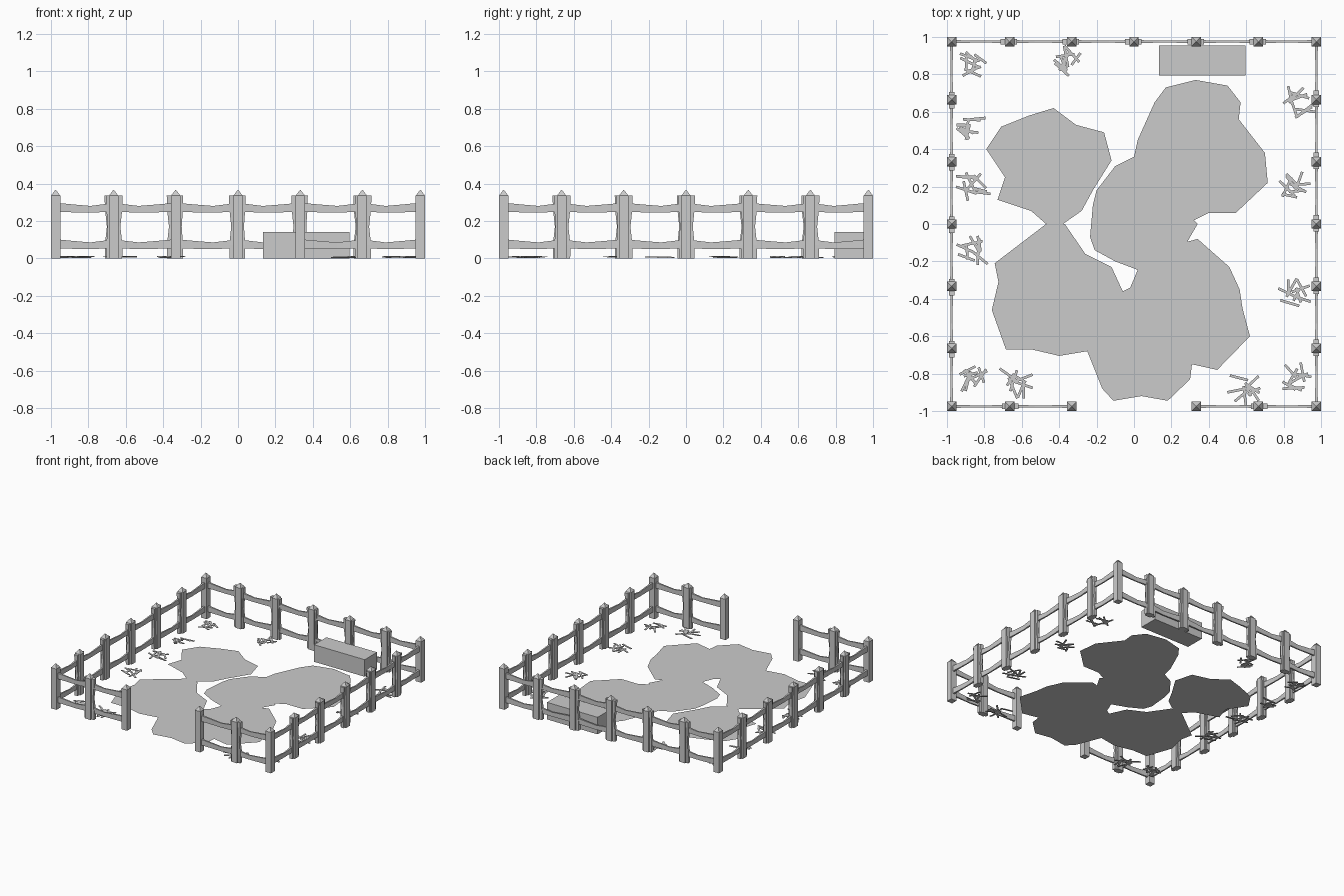
import bpy, bmesh, math, random
from mathutils import Vector, Matrix

if "Cube" in bpy.data.objects:
    bpy.data.objects.remove(bpy.data.objects["Cube"])

random.seed(4)
E = 0.975                                   # fence line distance from centre
STOPS = [-E, -0.665, -0.333, 0, 0.333, 0.665, E]


def finish(name, bm):
    bmesh.ops.recalc_face_normals(bm, faces=bm.faces)
    me = bpy.data.meshes.new(name)
    bm.to_mesh(me)
    bm.free()
    ob = bpy.data.objects.new(name, me)
    bpy.context.collection.objects.link(ob)
    return ob


def loft(bm, rings):
    """Skin a list of four-cornered rings and close both ends."""
    vs = [[bm.verts.new(p) for p in r] for r in rings]
    for a, b in zip(vs, vs[1:]):
        for i in range(4):
            j = (i + 1) % 4
            bm.faces.new((a[i], a[j], b[j], b[i]))
    bm.faces.new(vs[0])
    bm.faces.new(vs[-1])


def ring_z(m, hx, hy, z, dx=0.0):
    return [m @ Vector((dx + sx * hx, sy * hy, z))
            for sx, sy in ((-1, -1), (1, -1), (1, 1), (-1, 1))]


def post(name, m):
    # square post with pointed tip
    bm = bmesh.new()
    loft(bm, [ring_z(m, 0.025, 0.025, 0), ring_z(m, 0.025, 0.025, 0.335),
              ring_z(m, 0.002, 0.002, 0.365)])
    finish(name, bm)


def cleat(name, m):
    # slightly waisted plank set through the post
    bm = bmesh.new()
    loft(bm, [ring_z(m, 0.042, 0.013, 0, 0.004), ring_z(m, 0.043, 0.013, 0.07, 0.004),
              ring_z(m, 0.034, 0.010, 0.17, 0.002), ring_z(m, 0.043, 0.013, 0.27, 0.004),
              ring_z(m, 0.044, 0.015, 0.335, 0.004)])
    finish(name, bm)


def rail(name, m, a, b, z):
    # thin rough rail, sagging a little midway
    bm = bmesh.new()
    rings = []
    for t, dz, h, d in ((0, 0.003, 0.024, 0.009), (0.3, -0.003, 0.021, 0.006),
                        (0.6, -0.008, 0.018, 0.005), (1, 0.003, 0.023, 0.009)):
        x = a + (b - a) * t
        rings.append([m @ Vector((x, sy * d, z + dz + sz * h))
                      for sy, sz in ((-1, -1), (1, -1), (1, 1), (-1, 1))])
    loft(bm, rings)
    finish(name, bm)


# Fence: four sides, the front one with a gate gap
for k, side in enumerate(("front", "right", "back", "left")):
    rot = Matrix.Rotation(k * math.pi / 2, 4, 'Z') @ Matrix.Translation((0, -E, 0))
    for i, s in enumerate(STOPS):
        gap_post = side == "front" and i == 3
        gate_end = side == "front" and i in (2, 4)
        at = rot @ Matrix.Translation((s, 0, 0))
        if i < 6 and not gap_post:
            post(side + "_post", at)
        if 0 < i < 6 and not gap_post and not gate_end:
            cleat(side + "_post_plank", at)
        if i < 6 and not (side == "front" and i in (2, 3)):
            a, b = s, STOPS[i + 1]
            if i % 2:
                a, b = b, a
            rail(side + "_lower_rail", rot, a, b, 0.075)
            rail(side + "_upper_rail", rot, a, b, 0.270)

# Trough by the back fence
bm = bmesh.new()
bmesh.ops.create_cube(bm, size=1, matrix=Matrix.Translation((0.365, 0.875, 0.07))
                      @ Matrix.Diagonal((0.46, 0.16, 0.14, 1)))
finish("trough", bm)


# Flat mud patches
def patch(name, pts):
    bm = bmesh.new()
    f = bm.faces.new([bm.verts.new((x, y, 0.003)) for x, y in pts])
    f.normal_update()
    if f.normal.z < 0:
        f.normal_flip()
    bmesh.ops.triangulate(bm, faces=[f])
    me = bpy.data.meshes.new(name)
    bm.to_mesh(me)
    bm.free()
    bpy.context.collection.objects.link(bpy.data.objects.new(name, me))


patch("mud_left", [(-.79, .4), (-.71, .52), (-.56, .58), (-.43, .62), (-.31, .53), (-.16, .49),
                   (-.12, .34), (-.22, .18), (-.28, .07), (-.38, 0), (-.47, 0), (-.55, .07),
                   (-.73, .13), (-.69, .25)])
patch("mud_right", [(0, .36), (.02, .45), (.11, .65), (.17, .73), (.33, .77), (.5, .74),
                    (.57, .65), (.56, .56), (.7, .38), (.715, .22), (.545, .06), (.4, .06),
                    (.32, .02), (.34, 0), (.285, -.095), (.02, -.245), (-.1, -.2),
                    (-.21, -.14), (-.235, -.07), (-.22, .1), (-.2, .18), (-.1, .31)])
patch("mud_front", [(.02, -.245), (.285, -.095), (.34, -.08), (.51, -.23), (.565, -.35),
                    (.58, -.45), (.62, -.6), (.445, -.78), (.31, -.75), (.3, -.83),
                    (.18, -.945), (.04, -.92), (-.11, -.945), (-.17, -.88), (-.25, -.68),
                    (-.4, -.705), (-.55, -.67), (-.685, -.67), (-.76, -.46), (-.725, -.31),
                    (-.745, -.21), (-.47, 0), (-.37, 0), (-.26, -.16), (-.12, -.23),
                    (-.06, -.36), (-.02, -.34)])

# Scattered straw bundles
for cx, cy in [(-.86, .85), (-.35, .87), (-.87, .53), (-.86, .21), (-.86, -.14), (-.86, -.82),
               (-.63, -.85), (.6, -.87), (.86, -.83), (.86, -.38), (.86, .2), (.87, .64)]:
    bm = bmesh.new()
    for _ in range(9):
        m = (Matrix.Translation((cx + random.uniform(-.045, .045),
                                 cy + random.uniform(-.05, .05), random.uniform(.004, .01)))
             @ Matrix.Rotation(random.uniform(0, math.pi), 4, 'Z')
             @ Matrix.Diagonal((random.uniform(.07, .12), .014, .004, 1)))
        bmesh.ops.create_cube(bm, size=1, matrix=m)
    finish("straw_bundle", bm)
